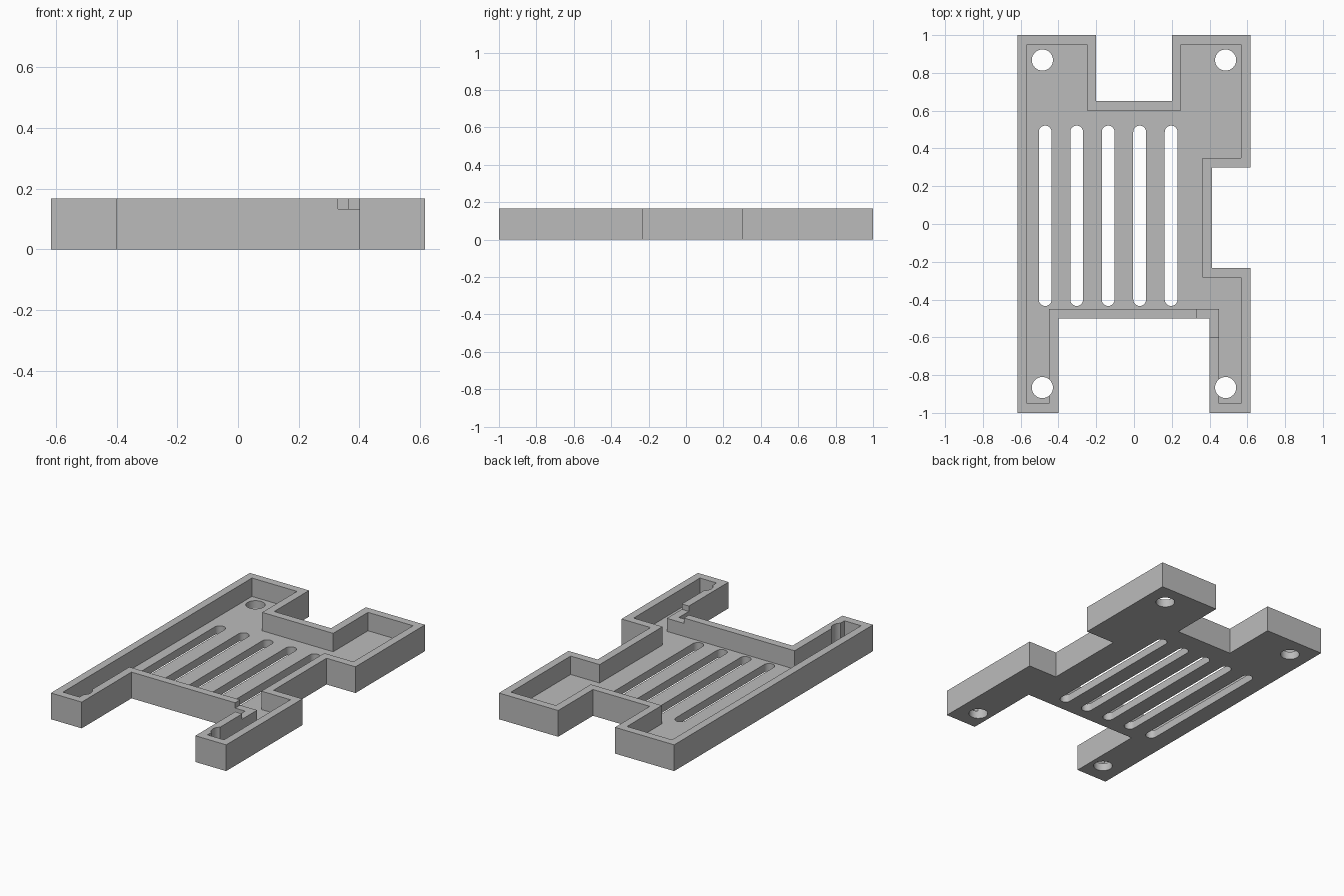
import bpy
import bmesh
from math import pi, cos, sin, radians
from mathutils import Vector

if "Cube" in bpy.data.objects:
    bpy.data.objects.remove(bpy.data.objects["Cube"], do_unlink=True)

HEIGHT, FLOOR, WALL = 0.167, 0.05, 0.05

gray = bpy.data.materials.new("plain gray")
gray.use_nodes = True
gray.diffuse_color = (0.5, 0.5, 0.5, 1)
gray.node_tree.nodes["Principled BSDF"].inputs["Base Color"].default_value = (0.5, 0.5, 0.5, 1)


def prism(name, outline, z0, z1):
    """Extrude a counter-clockwise outline from z0 to z1."""
    bm = bmesh.new()
    base = bm.faces.new([bm.verts.new((p[0], p[1], z0)) for p in outline])
    top = bmesh.ops.extrude_face_region(bm, geom=[base])["geom"]
    verts = [v for v in top if isinstance(v, bmesh.types.BMVert)]
    bmesh.ops.translate(bm, vec=(0, 0, z1 - z0), verts=verts)
    bmesh.ops.recalc_face_normals(bm, faces=bm.faces)
    mesh = bpy.data.meshes.new(name)
    bm.to_mesh(mesh)
    bm.free()
    mesh.materials.append(gray)
    obj = bpy.data.objects.new(name, mesh)
    bpy.context.collection.objects.link(obj)
    return obj


def inset(outline, t):
    """Move each corner of a right-angled outline inward by t."""
    pts = [Vector(p) for p in outline]
    result = []
    for i, p in enumerate(pts):
        a = (p - pts[i - 1]).normalized()
        b = (pts[(i + 1) % len(pts)] - p).normalized()
        result.append(p + t * Vector((-a.y - b.y, a.x + b.x)))
    return result


def capsule(x, y0, y1, r, n=16):
    """Round-ended outline along y; a circle when y0 equals y1."""
    upper = [(x + r * cos(pi * i / n), y1 + r * sin(pi * i / n)) for i in range(n + 1)]
    lower = [(x - r * cos(pi * i / n), y0 - r * sin(pi * i / n)) for i in range(n + 1)]
    return upper + lower if y1 > y0 else upper[:-1] + lower[:-1]


def cut(target, cutter):
    cutter.hide_render = True
    mod = target.modifiers.new("cut", "BOOLEAN")
    mod.operation = "DIFFERENCE"
    mod.solver = "EXACT"
    mod.object = cutter
    bpy.ops.object.modifier_apply(modifier=mod.name)
    bpy.data.objects.remove(cutter, do_unlink=True)


# Tray body with stepped outline
outline = [(-0.617, -1), (-0.4, -1), (-0.4, -0.5), (0.4, -0.5), (0.4, -1), (0.617, -1),
           (0.617, -0.233), (0.413, -0.233), (0.413, 0.3), (0.617, 0.3), (0.617, 1),
           (0.2, 1), (0.2, 0.65), (-0.2, 0.65), (-0.2, 1), (-0.617, 1)]
tray = prism("tray", outline, 0, HEIGHT)
bpy.ops.object.select_all(action="DESELECT")
bpy.context.view_layer.objects.active = tray
tray.select_set(True)

# Open cavity inside the walls
cut(tray, prism("cavity_cutter", inset(outline, WALL), FLOOR, HEIGHT + 0.1))

# Shallow notch in the wall corner
cut(tray, prism("notch_cutter", [(0.33, -0.6), (0.46, -0.6), (0.46, -0.44), (0.33, -0.44)],
                0.133, HEIGHT + 0.1))

# Ventilation slots
for i in range(5):
    cut(tray, prism("slot_cutter", capsule(-0.47 + i / 6, -0.4, 0.487, 0.034), -0.1, HEIGHT + 0.1))

# Corner screw holes
for x in (-0.485, 0.485):
    for y in (-0.866, 0.868):
        cut(tray, prism("hole_cutter", capsule(x, y, y, 0.056), -0.1, HEIGHT + 0.1))

bpy.ops.object.shade_smooth_by_angle(angle=radians(30))
